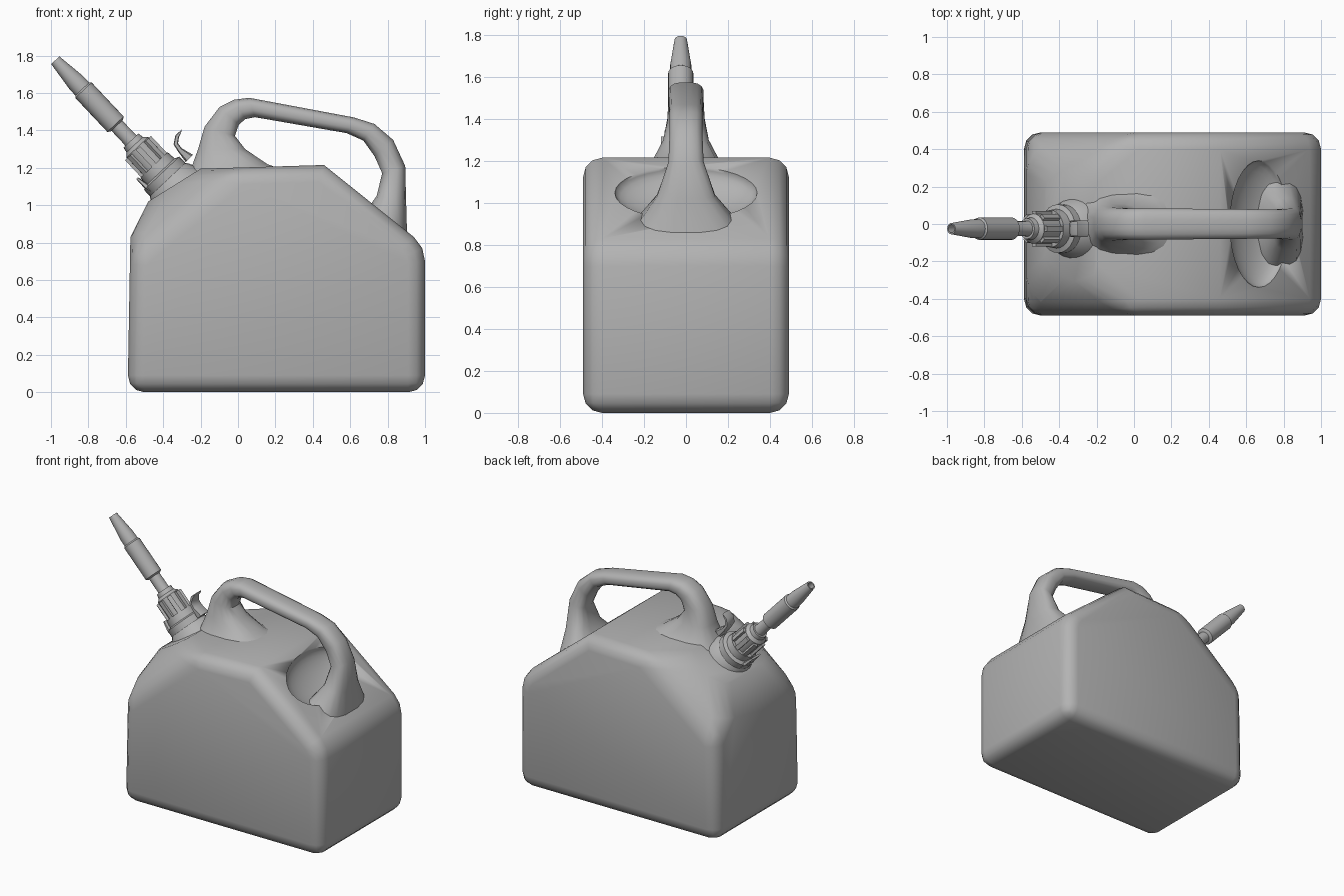
import bpy, bmesh, math
from mathutils import Vector, Matrix

if "Cube" in bpy.data.objects:
    bpy.data.objects.remove(bpy.data.objects["Cube"])

GREY = (0.45, 0.45, 0.45, 1)
mat = bpy.data.materials.new("grey_plastic")
mat.use_nodes = True
mat.diffuse_color = GREY
mat.node_tree.nodes["Principled BSDF"].inputs["Base Color"].default_value = GREY


def finish(name, bm, angle=50):
    bmesh.ops.recalc_face_normals(bm, faces=bm.faces)
    me = bpy.data.meshes.new(name)
    bm.to_mesh(me)
    bm.free()
    me.materials.append(mat)
    ob = bpy.data.objects.new(name, me)
    bpy.context.collection.objects.link(ob)
    bpy.ops.object.select_all(action="DESELECT")
    ob.select_set(True)
    bpy.context.view_layer.objects.active = ob
    bpy.ops.object.shade_smooth_by_angle(angle=math.radians(angle))
    return ob


def skin(bm, rings, cap=True):
    """Join closed rings of points into a tube."""
    loops = [[bm.verts.new(p) for p in ring] for ring in rings]
    n = len(loops[0])
    for a, b in zip(loops, loops[1:]):
        for i in range(n):
            j = (i + 1) % n
            bm.faces.new((a[i], a[j], b[j], b[i]))
    if cap:
        bm.faces.new(loops[0])
        bm.faces.new(loops[-1])


def loft(name, sections, y=0, sides=16, power=0.75, angle=50):
    """Sections give the outer x, z, the inner x, z and the half width."""
    rings = []
    for ox, oz, ix, iz, w in sections:
        ring = []
        for k in range(sides):
            a = math.tau * (k + 0.5) / sides
            c, s = [math.copysign(abs(v) ** power, v) for v in (math.cos(a), math.sin(a))]
            ring.append(((ox + ix) / 2 + c * (ox - ix) / 2, y + w * s,
                         (oz + iz) / 2 + c * (oz - iz) / 2))
        rings.append(ring)
    bm = bmesh.new()
    skin(bm, rings)
    return finish(name, bm, angle)


# Can body: side profile, chamfered shoulders, rounded rims
profile = [(-0.59, 0), (1, 0), (1, 0.7), (0.985, 0.77), (0.94, 0.83),
           (0.46, 1.215), (-0.2, 1.195), (-0.48, 1.02), (-0.575, 0.85)]
bm = bmesh.new()
skin(bm, [[(x, y, z) for x, z in profile] for y in (-0.49, 0.49)])
for side in (-1, 1):
    cut = bmesh.ops.bisect_plane(
        bm, geom=bm.verts[:] + bm.edges[:] + bm.faces[:],
        plane_co=(-0.58, side * 0.49, 0.72), plane_no=(-0.5, side * 0.6, 0.6), clear_outer=True)
    bmesh.ops.holes_fill(bm, edges=[e for e in bm.edges if e.is_boundary], sides=0)
bmesh.ops.recalc_face_normals(bm, faces=bm.faces)
sharp = [e for e in bm.edges if len(e.link_faces) == 2 and e.calc_face_angle() > 0.72]
bmesh.ops.bevel(bm, geom=sharp, offset=0.09, offset_type="OFFSET", segments=3,
                profile=0.5, affect="EDGES", clamp_overlap=False)
body = finish("can_body", bm)

# Hand hollow scooped out of the slope
bm = bmesh.new()
bmesh.ops.create_uvsphere(bm, u_segments=32, v_segments=16, radius=1)
slope = Matrix.Rotation(math.radians(39), 4, "Y")
bm.transform(Matrix.Translation((0.67, 0, 1.05)) @ slope @ Matrix.Diagonal((0.2, 0.34, 0.09, 1)))
scoop = finish("hollow_cutter", bm)
scoop.hide_render = True
scoop.hide_viewport = True
mod = body.modifiers.new("hand_hollow", "BOOLEAN")
mod.object = scoop
mod.operation = "DIFFERENCE"
mod.solver = "EXACT"

# Handle with flared feet
loft("handle", [
    (-0.4, 1.04, 0.3, 1.17, 0.26), (-0.26, 1.18, 0.16, 1.22, 0.16),
    (-0.215, 1.3, 0.04, 1.3, 0.11), (-0.18, 1.42, -0.015, 1.37, 0.09),
    (-0.1, 1.525, 0.005, 1.43, 0.085), (-0.02, 1.565, 0.04, 1.46, 0.085),
    (0.06, 1.575, 0.09, 1.47, 0.085), (0.62, 1.47, 0.58, 1.385, 0.08),
    (0.73, 1.435, 0.67, 1.345, 0.08), (0.83, 1.35, 0.73, 1.26, 0.08),
    (0.895, 1.21, 0.77, 1.17, 0.085), (0.9, 1.02, 0.74, 1.05, 0.14),
    (0.905, 0.86, 0.69, 0.98, 0.23), (0.92, 0.7, 0.6, 0.88, 0.32)])

# Spout parts are turned around one tilted axis
SPOUT_Y = -0.025
base = Vector((-0.36, SPOUT_Y, 1.12))
axis = (Vector((-0.977, SPOUT_Y, 1.775)) - base)
length = axis.length
frame = Matrix.Translation(base) @ axis.to_track_quat("Z", "Y").to_matrix().to_4x4()


def turned(name, pts, sides=24, cap=True):
    bm = bmesh.new()
    skin(bm, [[(r * math.cos(math.tau * k / sides), r * math.sin(math.tau * k / sides), t)
               for k in range(sides)] for t, r in pts], cap)
    bm.transform(frame)
    return finish(name, bm, 35)


turned("neck", [(-0.16, 0.2), (-0.05, 0.17), (0.01, 0.14), (0.03, 0.125)])
turned("collar", [(0.0, 0.13), (0.07, 0.13), (0.08, 0.105), (0.13, 0.1)])
turned("cap_nut", [(0.1, 0.08), (0.26, 0.08), (0.28, 0.06), (0.31, 0.055)])
turned("spout_tube", [(0.28, 0.05), (0.32, 0.04), (0.46, 0.04)])
turned("spout_grip", [(0.42, 0.045), (0.43, 0.06), (0.68, 0.06), (0.69, 0.05)])
turned("spout_tip", [(0.66, 0.052), (0.74, 0.05), (length, 0.03),
                     (length, 0.022), (length - 0.1, 0.026), (length - 0.11, 0.001)])

# Ribs around the nut
bm = bmesh.new()
for k in range(8):
    turn = Matrix.Rotation(math.tau * k / 8, 4, "Z")
    bmesh.ops.create_cube(bm, size=1, matrix=turn @ Matrix.Translation((0.08, 0, 0.19))
                          @ Matrix.Diagonal((0.03, 0.03, 0.13, 1)))
bm.transform(frame)
finish("nut_ribs", bm, 30)

# Curled latch above the collar and flat catch below it
loft("upper_latch", [
    (-0.3, 1.405, -0.305, 1.385, 0.04), (-0.335, 1.375, -0.315, 1.365, 0.04),
    (-0.345, 1.325, -0.32, 1.33, 0.045), (-0.32, 1.285, -0.3, 1.305, 0.045),
    (-0.28, 1.23, -0.24, 1.27, 0.045)], SPOUT_Y, 8, 0.5)
loft("lower_catch", [
    (-0.545, 1.14, -0.535, 1.15, 0.05), (-0.5, 1.09, -0.485, 1.115, 0.07),
    (-0.43, 1.04, -0.4, 1.08, 0.08)], SPOUT_Y, 8, 0.5)
